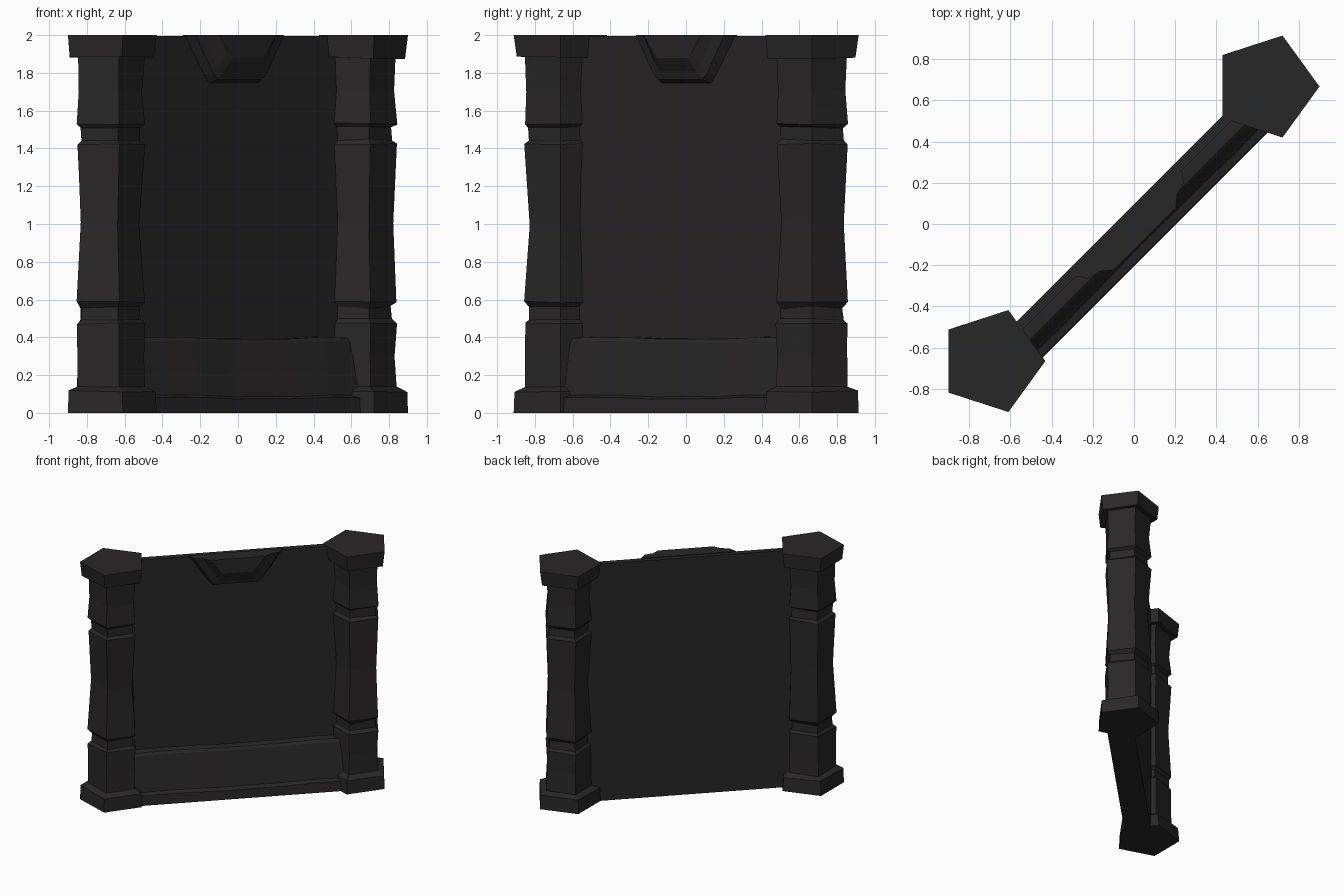
import bpy, bmesh, math, random
from mathutils import Vector

if "Cube" in bpy.data.objects:
    bpy.data.objects.remove(bpy.data.objects["Cube"])

random.seed(4)
S = math.sqrt(0.5)

stone = bpy.data.materials.new("dark_stone")
stone.diffuse_color = (0.022, 0.020, 0.020, 1)
stone.use_nodes = True
stone.node_tree.nodes["Principled BSDF"].inputs["Base Color"].default_value = stone.diffuse_color


def wall_point(u, n, z):
    """u runs along the diagonal wall, n points out of its front face."""
    return Vector(((u + n) * S, (u - n) * S, z))


def loft(name, loops):
    """Join closed loops of equal length with faces and cap both ends."""
    bm = bmesh.new()
    rings = [[bm.verts.new(p) for p in loop] for loop in loops]
    for a, b in zip(rings, rings[1:]):
        for i in range(len(a)):
            j = (i + 1) % len(a)
            bm.faces.new((a[i], a[j], b[j], b[i]))
    bm.faces.new(rings[0])
    bm.faces.new(rings[-1])
    bmesh.ops.recalc_face_normals(bm, faces=bm.faces)
    mesh = bpy.data.meshes.new(name)
    bm.to_mesh(mesh)
    bm.free()
    mesh.materials.append(stone)
    obj = bpy.data.objects.new(name, mesh)
    bpy.context.collection.objects.link(obj)
    return obj


# Pentagonal pillars: (radius, height, roughness)
PILLAR = [(.26, 0, 0), (.253, .115, .004), (.198, .138, .002), (.193, .3, .006),
          (.199, .475, .005), (.175, .495, .004), (.172, .56, .006),
          (.2, .585, .004), (.174, 1.0, .008), (.199, 1.425, .004),
          (.174, 1.445, .004), (.174, 1.51, .006), (.2, 1.53, .004),
          (.184, 1.7, .006), (.195, 1.885, .003), (.245, 1.88, .005), (.26, 2.0, 0)]


def pillar(name, cx, cy):
    loops = []
    for r, z, rough in PILLAR:
        loop = []
        for k in range(5):
            a = math.tau * k / 5
            rr = r + random.uniform(-rough, rough)
            zz = z + random.uniform(-rough, rough) * 1.5
            loop.append((cx + rr * math.cos(a), cy + rr * math.sin(a), zz))
        loops.append(loop)
    return loft(name, loops)


pillar("left_pillar", -.69, -.665)
pillar("right_pillar", .64, .667)

# Thin wall panel between the pillars
WALL = [(-.068, 0), (-.02, 0), (-.02, 1.995), (-.068, 1.995)]
loft("wall_panel", [[wall_point(u, n, z) for n, z in WALL] for u in (-.9, .87)])

# Hand-cut plinth with a skirting step, slightly uneven along its length
PLINTH = [(-.03, 0), (.145, 0), (.14, .078), (.1, .09), (.055, .375), (.04, .395), (-.03, .398)]
loops = []
for i in range(8):
    u = -.86 + i * 1.69 / 7
    w = random.uniform(-.007, .007) if 0 < i < 7 else 0
    loops.append([wall_point(u, n + (w * .6 if .05 < n < .14 else 0), z + (w if z else 0))
                  for n, z in PLINTH])
loft("plinth", loops)

# Stepped keystone hanging from the top edge: (n, half-profile of u and z)
KEYSTONE = [(-.03, [(.37, 2), (.225, 1.79), (.185, 1.742)]),
            (.03, [(.33, 2), (.205, 1.80), (.165, 1.765)]),
            (.04, [(.29, 2), (.18, 1.83), (.145, 1.797)]),
            (.045, [(.265, 2), (.17, 1.845), (.135, 1.81)]),
            (.088, [(.215, 2), (.145, 1.91), (.115, 1.88)])]
loops = []
for n, half in KEYSTONE:
    outline = half + [(-u, z) for u, z in reversed(half)]
    loops.append([wall_point(u - .015, n, z) for u, z in outline])
loft("keystone", loops)
